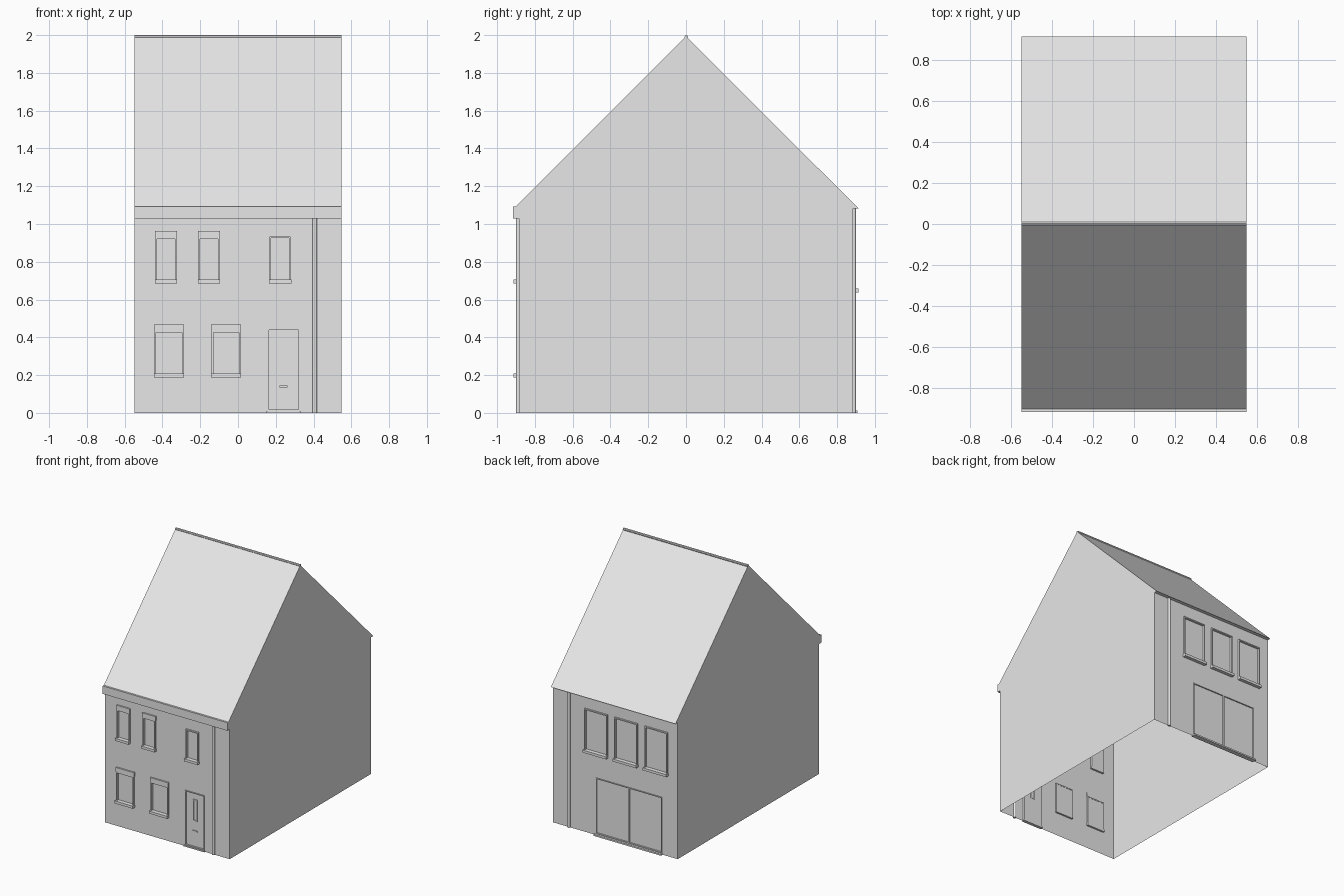
import bpy
import bmesh
from mathutils import Matrix, Vector

if "Cube" in bpy.data.objects:
    bpy.data.objects.remove(bpy.data.objects["Cube"])

HALF_X, WALL_Y, EAVE = 0.547, 0.885, 1.083
GREY = (0.8, 0.8, 0.8, 1)
plaster = bpy.data.materials.new("light_grey")
plaster.use_nodes = True
plaster.diffuse_color = GREY
plaster.node_tree.nodes["Principled BSDF"].inputs["Base Color"].default_value = GREY


def finish(name, bm):
    mesh = bpy.data.meshes.new(name)
    bm.to_mesh(mesh)
    bm.free()
    mesh.materials.append(plaster)
    obj = bpy.data.objects.new(name, mesh)
    bpy.context.collection.objects.link(obj)
    return obj


def add_box(bm, x0, x1, y0, y1, z0, z1):
    size = Matrix.Diagonal((x1 - x0, abs(y1 - y0), z1 - z0, 1))
    centre = Vector((x0 + x1, y0 + y1, z0 + z1)) / 2
    bmesh.ops.create_cube(bm, size=1, matrix=Matrix.Translation(centre) @ size)


def boxes(name, *items):
    bm = bmesh.new()
    for item in items:
        add_box(bm, *item)
    return finish(name, bm)


def wall(name, side, top, holes):
    """Single-skin wall on the front (-1) or back (1), with rectangular openings."""
    bm = bmesh.new()
    xs = sorted({-HALF_X, HALF_X, *(v for h in holes for v in h[:2])})
    zs = sorted({0, top, *(v for h in holes for v in h[2:])})
    for x0, x1 in zip(xs, xs[1:]):
        for z0, z1 in zip(zs, zs[1:]):
            cx, cz = (x0 + x1) / 2, (z0 + z1) / 2
            if any(h[0] < cx < h[1] and h[2] < cz < h[3] for h in holes):
                continue
            ring = [(x0, z0), (x1, z0), (x1, z1), (x0, z1)]
            if side > 0:
                ring.reverse()
            bm.faces.new([bm.verts.new((x, side * WALL_Y, z)) for x, z in ring])
    bmesh.ops.remove_doubles(bm, verts=bm.verts, dist=0.0001)
    bmesh.ops.dissolve_limit(bm, angle_limit=0.01, verts=bm.verts, edges=bm.edges)
    return finish(name, bm)


def framed_panel(name, side, hole, rim=0.009, front=0.897, pane=0.88):
    """Raised frame around an opening, closed by a recessed pane."""
    x0, x1, z0, z1 = hole
    near, far = side * 0.872, side * front
    boxes(name + "_frame",
          (x0, x0 + rim, near, far, z0, z1),
          (x1 - rim, x1, near, far, z0, z1),
          (x0 + rim, x1 - rim, near, far, z0, z0 + rim),
          (x0 + rim, x1 - rim, near, far, z1 - rim, z1))
    boxes(name + "_panel", (x0 + rim, x1 - rim, side * (pane - 0.006), side * pane,
                            z0 + rim, z1 - rim))


def sill(name, side, hole):
    x0, x1, z0, _ = hole
    boxes(name + "_sill", (x0 - 0.003, x1 + 0.003, side * 0.87, side * 0.912, z0, z0 + 0.02))


def lintel(name, side, hole):
    x0, x1, _, z1 = hole
    boxes(name + "_lintel", (x0 - 0.003, x1 + 0.003, side * 0.88, side * 0.897, z1, z1 + 0.032))


# Openings as x0, x1, z0, z1
front_windows = {
    "front_upper_window_right": (-0.437, -0.325, 0.685, 0.93),
    "front_upper_window_middle": (-0.21, -0.098, 0.685, 0.93),
    "front_upper_window_left": (0.167, 0.279, 0.685, 0.934),
    "front_lower_window_right": (-0.442, -0.288, 0.188, 0.435),
    "front_lower_window_left": (-0.14, 0.013, 0.188, 0.435),
}
back_windows = {
    "back_window_" + label: (x, x + 0.2, 0.638, 0.982)
    for label, x in (("right", -0.462), ("middle", -0.198), ("left", 0.066))
}
front_door = (0.156, 0.326, 0.01, 0.445)
patio_doors = {"patio_door_right": (-0.41, -0.12, 0.012, 0.455),
               "patio_door_left": (-0.12, 0.17, 0.012, 0.455)}

# Walls with openings
wall("front_wall", -1, 1.06, [*front_windows.values(), front_door])
wall("back_wall", 1, EAVE, [*back_windows.values(), *patio_doors.values()])

# Windows
for side, windows in ((-1, front_windows), (1, back_windows)):
    for name, hole in windows.items():
        framed_panel(name, side, hole)
        sill(name, side, hole)
        if side < 0 and name != "front_upper_window_left":
            lintel(name, side, hole)

# Front door with a narrow light, letter slot and threshold
framed_panel("front_door", -1, front_door, rim=0.007, front=0.89)
framed_panel("door_light", -1, (0.22, 0.262, 0.217, 0.39), front=0.887, pane=0.881)
boxes("letter_slot", (0.22, 0.262, -0.888, -0.878, 0.134, 0.144))
boxes("front_threshold", (0.15, 0.33, -0.895, -0.87, 0, 0.01))

# Patio doors and step
for name, hole in patio_doors.items():
    framed_panel(name, 1, hole, rim=0.007, front=0.89)
boxes("patio_step", (-0.415, 0.175, 0.87, 0.907, 0, 0.012))

# Gable ends and roof slopes share one profile
profile = [(-WALL_Y, 0), (-WALL_Y, 1.06), (-0.9, 1.093), (0, 1.993),
           (0.913, EAVE), (WALL_Y, EAVE), (WALL_Y, 0)]
bm = bmesh.new()
ends = [[bm.verts.new((x, y, z)) for y, z in profile] for x in (-HALF_X, HALF_X)]
bm.faces.new(ends[0][::-1])
bm.faces.new(ends[1])
for i in range(1, 5):
    bm.faces.new((ends[0][i], ends[0][i + 1], ends[1][i + 1], ends[1][i]))
bmesh.ops.recalc_face_normals(bm, faces=bm.faces)
finish("gables_and_roof", bm)

# Ridge cap
bm = bmesh.new()
bmesh.ops.create_cone(bm, cap_ends=True, segments=8, radius1=0.01, radius2=0.01,
                      depth=2 * HALF_X, matrix=Matrix.Translation((0, 0.002, 1.99))
                      @ Matrix.Rotation(1.5708, 4, "Y"))
finish("ridge_cap", bm)

# Box gutter and downpipes
boxes("front_gutter", (-HALF_X, HALF_X, -0.915, -0.88, 1.03, 1.093))
for name, side, top in (("front_downpipe", -1, 1.03), ("back_downpipe", 1, EAVE)):
    bm = bmesh.new()
    bmesh.ops.create_cone(bm, cap_ends=True, segments=12, radius1=0.0115, radius2=0.0115,
                          depth=top, matrix=Matrix.Translation((0.406, side * 0.888, top / 2)))
    finish(name, bm)
